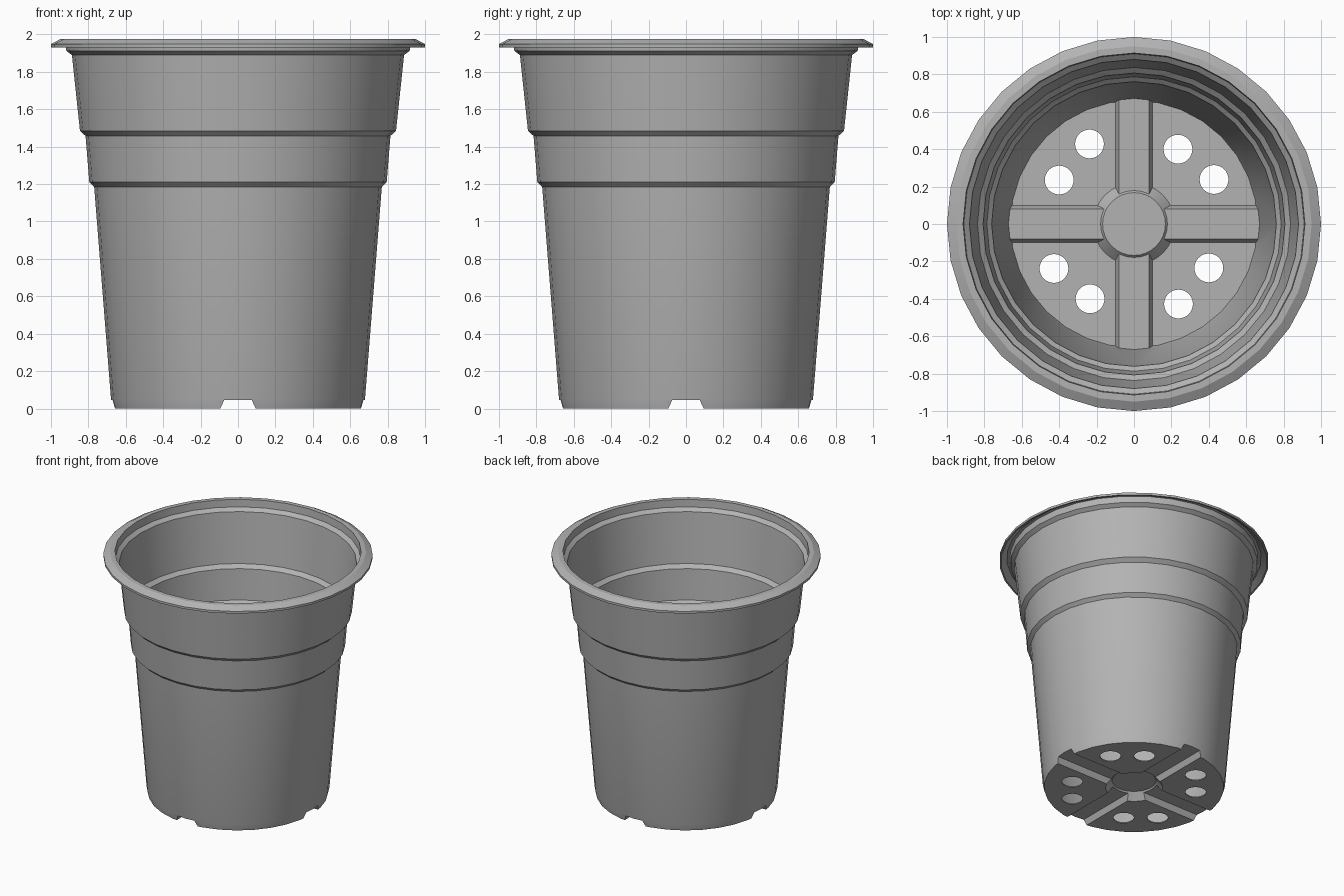
import bpy, bmesh
from math import pi, cos, sin

if "Cube" in bpy.data.objects:
    bpy.data.objects.remove(bpy.data.objects["Cube"])

SIDES = 32
T = 0.008  # wall thickness


def make(name, verts, faces):
    bm = bmesh.new()
    vs = [bm.verts.new(v) for v in verts]
    for f in faces:
        bm.faces.new([vs[i] for i in f])
    bmesh.ops.recalc_face_normals(bm, faces=bm.faces)
    me = bpy.data.meshes.new(name)
    bm.to_mesh(me)
    bm.free()
    ob = bpy.data.objects.new(name, me)
    bpy.context.collection.objects.link(ob)
    return ob


def lathe(name, profile, n=SIDES, cx=0, cy=0):
    """Solid of revolution from (radius, z) points, capped at both ends."""
    verts = [(cx + r * cos(2 * pi * i / n), cy + r * sin(2 * pi * i / n), z)
             for r, z in profile for i in range(n)]
    faces = [(k * n + i, k * n + (i + 1) % n, (k + 1) * n + (i + 1) % n, (k + 1) * n + i)
             for k in range(len(profile) - 1) for i in range(n)]
    last = (len(profile) - 1) * n
    faces += [tuple(range(n)), tuple(range(last, last + n))]
    return make(name, verts, faces)


def bar(name, along_x, w0, z0, w1, z1, length=0.8):
    """Long bar of trapezoid section."""
    verts = []
    for e in (-length, length):
        for w, z in ((-w0, z0), (w0, z0), (w1, z1), (-w1, z1)):
            verts.append((e, w, z) if along_x else (w, e, z))
    return make(name, verts, [(0, 1, 2, 3), (4, 5, 6, 7), (0, 1, 5, 4),
                              (1, 2, 6, 5), (2, 3, 7, 6), (3, 0, 4, 7)])


def cut(target, cutter):
    mod = target.modifiers.new("cut", 'BOOLEAN')
    mod.operation, mod.solver, mod.object = 'DIFFERENCE', 'EXACT', cutter
    bpy.context.view_layer.objects.active = target
    bpy.ops.object.modifier_apply(modifier=mod.name)
    bpy.data.objects.remove(cutter)


# Stepped body and hollow overhanging rim
body = [(0.679, 0.05), (0.769, 1.185), (0.795, 1.21),
        (0.815, 1.457), (0.845, 1.485), (0.888, 1.89)]
rim = [(0.918, 1.912), (0.922, 1.962), (0.945, 1.962), (0.988, 1.93),
       (1.0, 1.93), (1.0, 1.948), (0.95, 1.975), (0.5, 1.975)]
pot = lathe("plant_pot", [(0.667, 0)] + body + rim)

# Inner cavity, with the raised cross and hub left standing on the floor
cavity = lathe("cavity", [(0.661, T)] + [(r - T, z) for r, z in body]
               + [(0.91, 1.915), (0.914, 1.975), (0.917, 2.02)])
for axis in (True, False):
    cut(cavity, bar("ridge", axis, 0.106, -0.01, 0.08, 0.053))
cut(cavity, lathe("hub", [(0.235, -0.01), (0.168, 0.065)]))
cut(pot, cavity)

# Channels and hub recess under the floor, open through the wall
for axis in (True, False):
    cut(pot, bar("channel", axis, 0.103, -0.02, 0.074, 0.045))
cut(pot, lathe("hub_recess", [(0.228, -0.02), (0.163, 0.057)]))

# Drain holes, two per quadrant
for q in range(4):
    c, s = round(cos(q * pi / 2)), round(sin(q * pi / 2))
    for x, y in ((0.235, 0.40), (0.428, 0.238)):
        cut(pot, lathe("drain", [(0.077, -0.1), (0.077, 0.1)], 32, c * x - s * y, s * x + c * y))

# Dark grey plastic
plastic = bpy.data.materials.new("dark_plastic")
plastic.diffuse_color = (0.45, 0.45, 0.45, 1)
plastic.use_nodes = True
plastic.node_tree.nodes["Principled BSDF"].inputs["Base Color"].default_value = plastic.diffuse_color
pot.data.materials.clear()
pot.data.materials.append(plastic)
for p in pot.data.polygons:
    p.material_index = 0

# Smooth round walls, crisp steps
bpy.ops.object.select_all(action='DESELECT')
pot.select_set(True)
bpy.context.view_layer.objects.active = pot
bpy.ops.object.shade_smooth_by_angle(angle=pi / 9)
